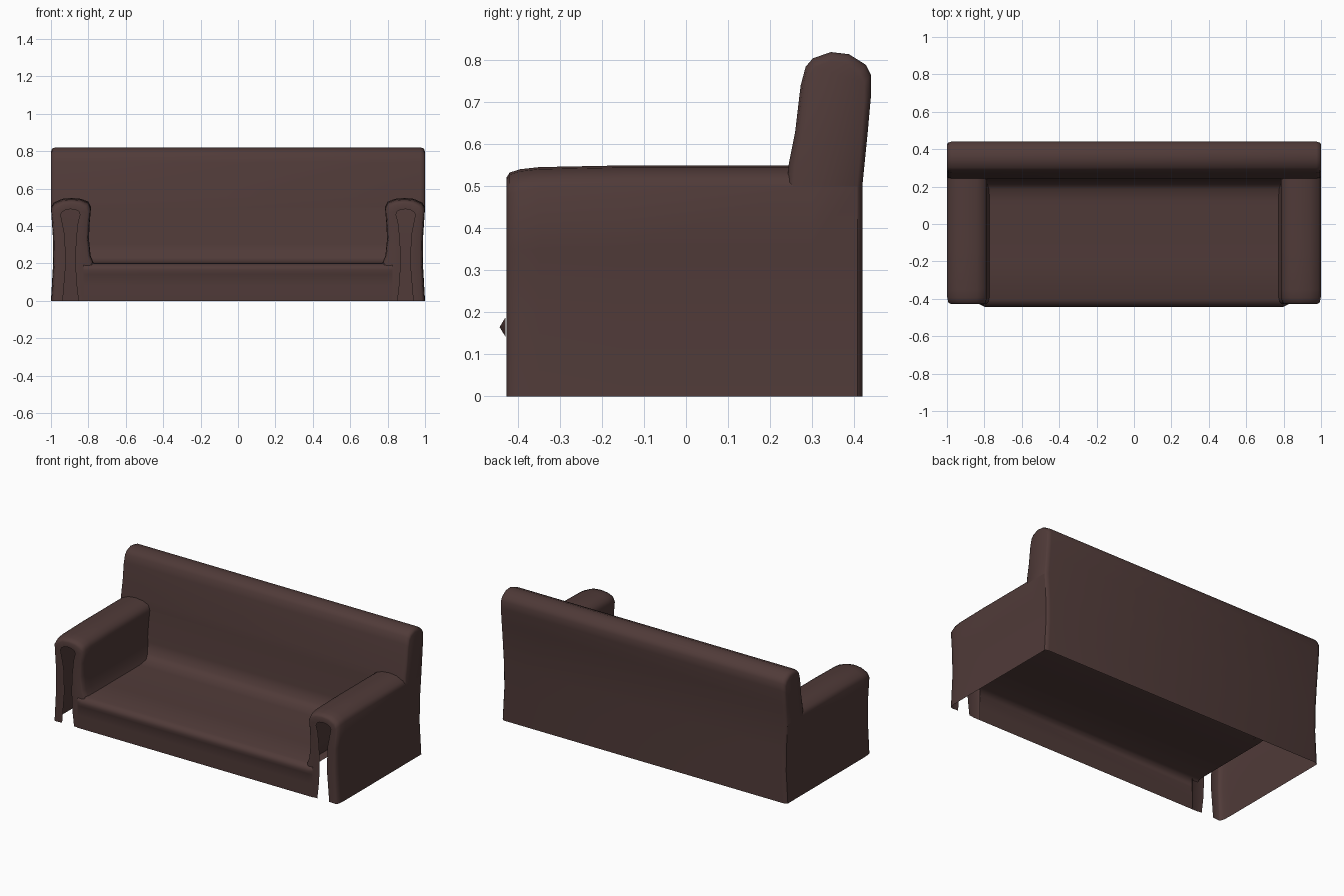
import bpy
import math

cube = bpy.data.objects.get("Cube")
if cube:
    bpy.data.objects.remove(cube, do_unlink=True)

leather = bpy.data.materials.new("dark brown leather")
leather.use_nodes = True
COLOR = (0.08, 0.043, 0.04, 1)
leather.diffuse_color = COLOR
leather.node_tree.nodes["Principled BSDF"].inputs["Base Color"].default_value = COLOR


def loft(name, rows, keep=lambda r, i: True, caps=()):
    """Skin equal-length rows of points; caps are lists of (row, point)."""
    n = len(rows[0])
    verts = [p for row in rows for p in row]
    faces = [(r * n + i, r * n + i + 1, (r + 1) * n + i + 1, (r + 1) * n + i)
             for r in range(len(rows) - 1) for i in range(n - 1) if keep(r, i)]
    faces += [[r * n + i for r, i in cap] for cap in caps]
    mesh = bpy.data.meshes.new(name)
    mesh.from_pydata(verts, [], faces)
    mesh.materials.append(leather)
    obj = bpy.data.objects.new(name, mesh)
    bpy.context.collection.objects.link(obj)
    bpy.ops.object.select_all(action="DESELECT")
    obj.select_set(True)
    bpy.context.view_layer.objects.active = obj
    bpy.ops.object.mode_set(mode="EDIT")
    bpy.ops.mesh.select_all(action="SELECT")
    bpy.ops.mesh.normals_make_consistent(inside=False)
    bpy.ops.object.mode_set(mode="OBJECT")
    bpy.ops.object.shade_smooth_by_angle(angle=math.radians(60))
    return obj


def waist(z):
    """Slight inward curve of the lower sides."""
    return 1 - 0.012 * math.sin(math.pi * z / 0.5) if z < 0.5 else 1


# Backrest: rear wall, rounded top and front, with softened closed ends
back = [(.42, 0), (.42, .2), (.42, .35), (.42, .5), (.432, .62), (.441, .72),
        (.441, .765), (.428, .79), (.388, .815), (.345, .82), (.302, .805),
        (.285, .785), (.273, .74), (.26, .63), (.245, .555), (.24, .5)]


def back_row(x, sy, sz):
    return [(x * waist(z), .34 + (y - .34) * sy, z if z < .5 else .5 + (z - .5) * sz)
            for y, z in back]


ends = [(1, .84, .93), (.994, .94, .98), (.975, 1, 1)]
back_rows = [back_row(-x, a, b) for x, a, b in ends]
back_rows += [back_row(x, a, b) for x, a, b in reversed(ends)]
upper = [i for i, p in enumerate(back) if p[1] >= .5]
loft("backrest", back_rows,
     caps=[[(r, i) for i in upper] for r in (0, len(back_rows) - 1)])

# Seat: front panel, piping lip, cushion top and the curve up to the backrest
seat = [(-.428, 0), (-.43, .08), (-.43, .142), (-.444, .165), (-.43, .188),
        (-.405, .2), (-.2, .202), (.12, .203), (.185, .21), (.218, .235),
        (.232, .3), (.24, .5), (.25, .57)]
loft("seat", [[(x, max(y, -.43) if abs(x) > .8 else y, z) for y, z in seat]
              for x in (-.825, -.795, .795, .825)])

# Arms: hollow rolled shell with a waisted opening in the front
arm = [(1, 0), (1, .2), (1, .35), (1, .5), (.985, .525), (.94, .545), (.89, .55),
       (.84, .545), (.8, .53), (.786, .5), (.793, .42), (.797, .33), (.788, .24),
       (.772, .203), (.772, .1), (.772, 0)]
arm = [(x * waist(z) if i < 4 else x, z) for i, (x, z) in enumerate(arm)]
FLOOR_LEVEL = 13


def opening(i, x, z):
    if z > .45:
        return .895 + (x - .89) * .48, .46 + (z - .5) * .6
    half = .025 + .02 * ((z - .22) / .24) ** 2
    return .895 + (half if i < 6 else -half), z


def arm_row(side, y, scale, drop):
    return [(side * (.89 + (x - .89) * scale), y, z - drop * min(1, max(0, (z - .3) / .2)))
            for x, z in arm]


for side, name in ((1, "left_arm"), (-1, "right_arm")):
    hole = [opening(i, x, z) for i, (x, z) in enumerate(arm)]
    rows = [[(side * x, -.424, z) for x, z in hole],
            arm_row(side, -.427, .83, .028), arm_row(side, -.42, .93, .017),
            arm_row(side, -.395, .985, .009), arm_row(side, -.35, 1, .004),
            arm_row(side, -.15, 1, 0), arm_row(side, .3, 1, 0),
            arm_row(side, .408, 1, 0)]
    last = len(rows) - 2
    # Only the outer wall runs on to the rear corner; the underside stays open
    loft(name, rows, keep=lambda r, i: (r < 2 or i < FLOOR_LEVEL) and (r < last or i < 3))
